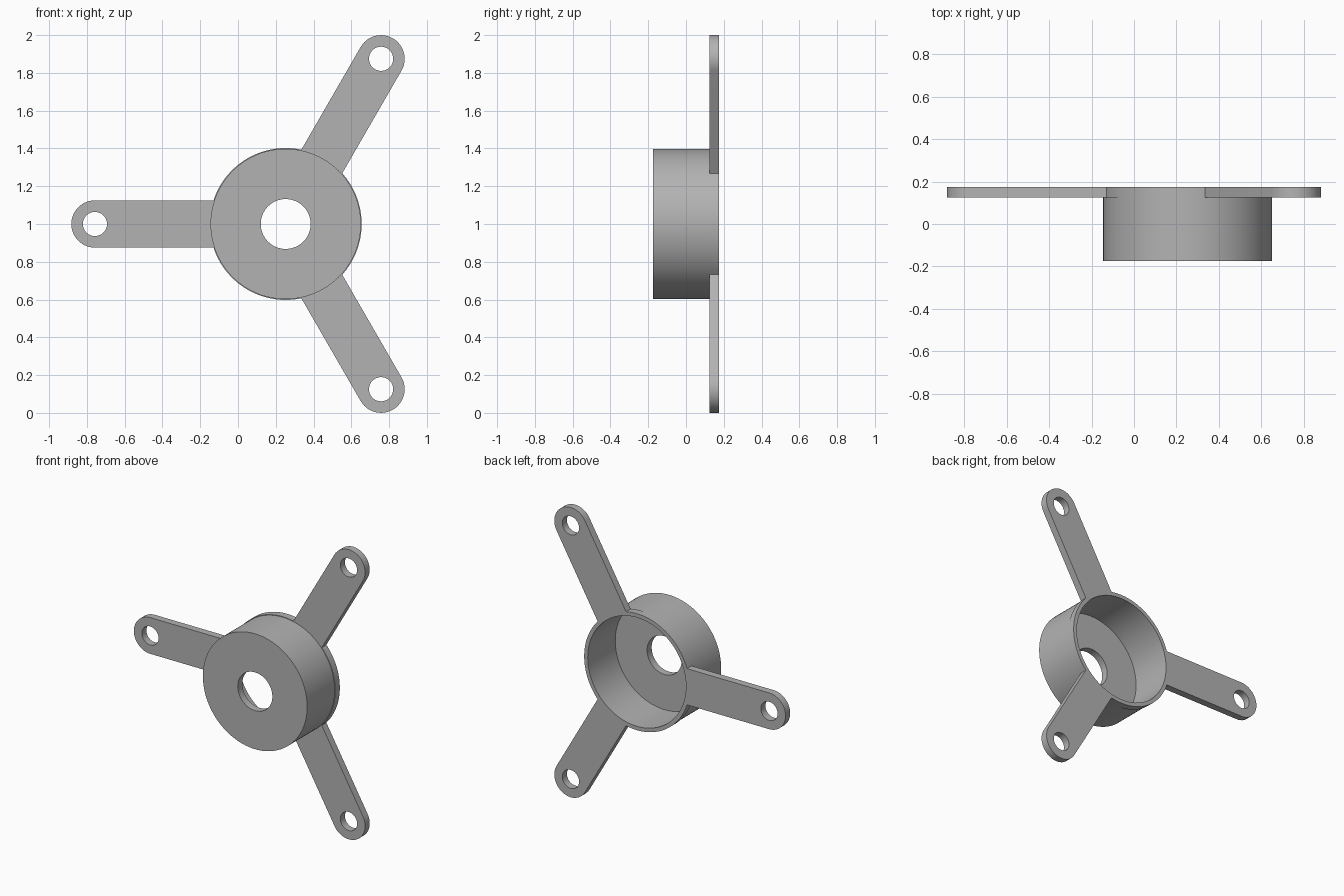
import bpy, bmesh
from math import sin, cos, pi, asin, radians
from mathutils import Vector, Matrix

cube = bpy.data.objects.get("Cube")
if cube:
    bpy.data.objects.remove(cube, do_unlink=True)

# Hub axis and main sizes
CENTRE = Vector((0.2525, 0, 1))
HUB_R, FLANGE_R, BORE_R, HOLE_R = 0.398, 0.402, 0.375, 0.132
ARM_LENGTH, ARM_HALF, BOLT_R = 1.01, 0.125, 0.064
FRONT, BACK, THICK = -0.175, 0.175, 0.05
ARM_ANGLES = [radians(a) for a in (60, 180, 300)]

grey = bpy.data.materials.new("plain grey")
grey.use_nodes = True
grey.diffuse_color = (0.45, 0.45, 0.45, 1)
grey.node_tree.nodes["Principled BSDF"].inputs["Base Color"].default_value = grey.diffuse_color


def arc(centre, radius, start, end, steps):
    angles = [start + (end - start) * i / steps for i in range(steps + 1)]
    return [(centre[0] + radius * cos(a), centre[1] + radius * sin(a)) for a in angles]


def circle(centre, radius, steps):
    return arc(centre, radius, 0, 2 * pi, steps)[:-1]


def finish(name, bm):
    bmesh.ops.remove_doubles(bm, verts=bm.verts, dist=0.00005)
    bmesh.ops.recalc_face_normals(bm, faces=bm.faces)
    mesh = bpy.data.meshes.new(name)
    bm.to_mesh(mesh)
    bm.free()
    mesh.materials.append(grey)
    obj = bpy.data.objects.new(name, mesh)
    bpy.context.collection.objects.link(obj)
    bpy.ops.object.select_all(action='DESELECT')
    obj.select_set(True)
    bpy.context.view_layer.objects.active = obj
    bpy.ops.object.shade_smooth_by_angle(angle=radians(30))
    return obj


# Cup: a lathed wall and pierced floor, open at the back
floor = FRONT + THICK
seam = BACK - THICK
profile = [(BORE_R, seam), (BORE_R, floor), (HOLE_R, floor),
           (HOLE_R, FRONT), (HUB_R, FRONT), (HUB_R, seam)]
bm = bmesh.new()
verts = [bm.verts.new((r, y, 0)) for r, y in profile]
edges = [bm.edges.new(pair) for pair in zip(verts, verts[1:])]
bmesh.ops.spin(bm, geom=verts + edges, cent=(0, 0, 0), axis=(0, 1, 0),
               angle=2 * pi, steps=96)
finish("hub_cup", bm).location = CENTRE

# Flange outline: three round-ended arms joined by arcs of the rim
root = asin(ARM_HALF / FLANGE_R)
outline = []
for a in ARM_ANGLES:
    tip = (ARM_LENGTH * cos(a), ARM_LENGTH * sin(a))
    outline += arc(tip, ARM_HALF, a - pi / 2, a + pi / 2, 24)
    outline += arc((0, 0), FLANGE_R, a + root, a + 2 * pi / 3 - root, 26)
loops = [outline, circle((0, 0), BORE_R, 96)]
loops += [circle((ARM_LENGTH * cos(a), ARM_LENGTH * sin(a)), BOLT_R, 40) for a in ARM_ANGLES]

# Flat plate with bolt holes, extruded from the outline
curve = bpy.data.curves.new("flange_outline", 'CURVE')
curve.dimensions = '2D'
curve.fill_mode = 'BOTH'
curve.extrude = THICK / 2
for loop in loops:
    spline = curve.splines.new('POLY')
    spline.points.add(len(loop) - 1)
    for point, (x, y) in zip(spline.points, loop):
        point.co = (x, y, 0, 1)
    spline.use_cyclic_u = True
helper = bpy.data.objects.new("flange_outline", curve)
bpy.context.collection.objects.link(helper)
plate = bpy.data.meshes.new_from_object(
    helper.evaluated_get(bpy.context.evaluated_depsgraph_get()))
bpy.data.objects.remove(helper, do_unlink=True)
bm = bmesh.new()
bm.from_mesh(plate)
bpy.data.meshes.remove(plate)
bmesh.ops.transform(bm, matrix=Matrix.Rotation(pi / 2, 4, 'X'), verts=bm.verts)
finish("mounting_flange", bm).location = CENTRE + Vector((0, BACK - THICK / 2, 0))
